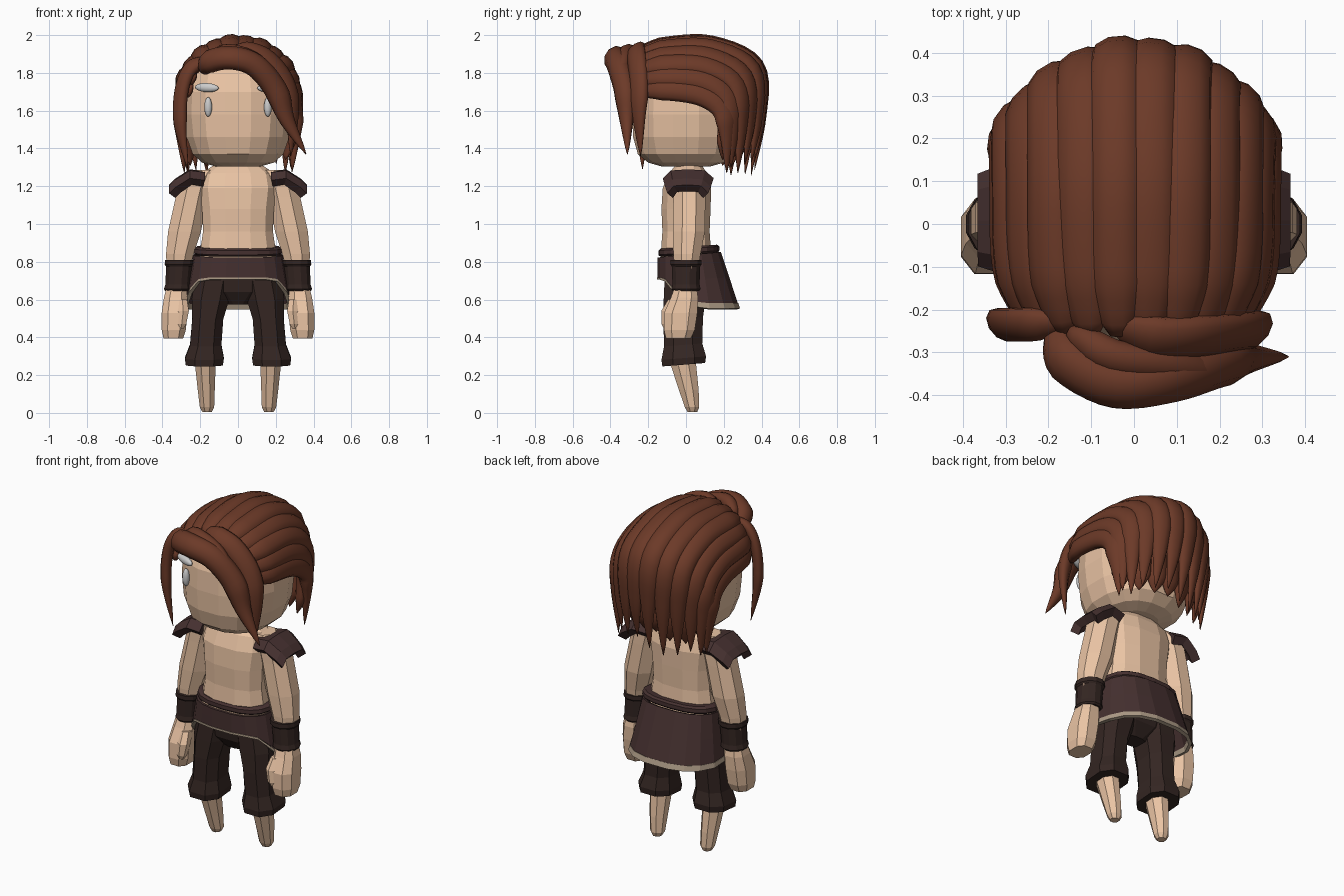
import bpy, math, random
from mathutils import Vector

if "Cube" in bpy.data.objects:
    bpy.data.objects.remove(bpy.data.objects["Cube"])

random.seed(4)

def material(name, rgb):
    m = bpy.data.materials.new(name)
    m.diffuse_color = (*rgb, 1)
    m.use_nodes = True
    m.node_tree.nodes["Principled BSDF"].inputs["Base Color"].default_value = m.diffuse_color
    return m

SKIN = material("skin", (0.82, 0.55, 0.37))
HAIR = material("hair", (0.15, 0.042, 0.021))
CLOTH = material("dark_cloth", (0.034, 0.019, 0.016))
LEATHER = material("leather", (0.060, 0.030, 0.029))
TRIM = material("trim", (0.42, 0.33, 0.24))
WHITE = material("white", (1, 1, 1))

def make(name, verts, faces, mat, smooth=False, mirror=False, thick=0):
    me = bpy.data.meshes.new(name)
    me.from_pydata(verts, [], faces)
    me.materials.append(mat)
    for p in me.polygons:
        p.use_smooth = smooth
    ob = bpy.data.objects.new(name, me)
    bpy.context.collection.objects.link(ob)
    if thick:
        s = ob.modifiers.new("thickness", 'SOLIDIFY')
        s.thickness = thick
        s.offset = 0
    if mirror:
        ob.modifiers.new("mirror", 'MIRROR')
    return ob

def skin_rings(rings, caps=True):
    n = len(rings[0])
    verts = [v for r in rings for v in r]
    faces = [(i*n+j, i*n+(j+1) % n, (i+1)*n+(j+1) % n, (i+1)*n+j)
             for i in range(len(rings)-1) for j in range(n)]
    if caps:
        faces += [tuple(range(n))[::-1], tuple((len(rings)-1)*n+j for j in range(n))]
    return verts, faces

def loft(name, spec, mat, n=8, power=2.0, tilt=0, **kw):
    """Stacked superellipse rings, bottom to top: (x, y, z, rx, ry)."""
    rings = []
    fit = math.cos(math.pi/n)**(-2/power)
    for x, y, z, rx, ry in sorted(spec, key=lambda s: s[2]):
        ring = []
        for j in range(n):
            a = 2*math.pi*(j+0.5)/n
            c, s = math.cos(a), math.sin(a)
            dx = math.copysign(abs(c)**(2/power), c)*rx*fit
            dy = math.copysign(abs(s)**(2/power), s)*ry*fit
            ring.append((x+dx, y+dy, z+tilt*dy))
        rings.append(ring)
    return make(name, *skin_rings(rings), mat, **kw)

def strand(name, pts, width, thick=0.035, centre=(0, 0.03, 1.62), start=0.6):
    """Flattened, tapered lock of hair along a smooth path."""
    P = [Vector(p) for p in pts]
    P = [2*P[0]-P[1]] + P + [2*P[-1]-P[-2]]
    path = []
    for i in range(1, len(P)-2):
        a, b, c, d = P[i-1:i+3]
        for k in range(5):
            t = k/5
            path.append(0.5*(2*b+(c-a)*t+(2*a-5*b+4*c-d)*t*t+(3*b-a-3*c+d)*t**3))
    path.append(P[-2])
    rings, m = [], len(path)-1
    for i, p in enumerate(path):
        u = i/m
        tan = (path[min(i+1, m)]-path[max(i-1, 0)]).normalized()
        side = tan.cross(p-Vector(centre)).normalized()
        out = side.cross(tan)
        f = min(1, start+u*2.5)*min(1, ((1-u)/0.3)**0.8+0.03)
        if i == 0:
            f *= 0.6
        rings.append([p+side*math.cos(q)*width*f+out*math.sin(q)*thick*f
                      for q in (2*math.pi*j/10 for j in range(10))])
    return make(name, *skin_rings(rings), HAIR, smooth=True)

# head, neck, torso
loft("head", [(0, 0, 1.305, .12, .13), (0, 0, 1.325, .19, .20), (0, 0, 1.37, .24, .255),
              (0, 0, 1.46, .272, .28), (0, 0, 1.58, .285, .285), (0, 0, 1.70, .28, .28),
              (0, .01, 1.81, .25, .25), (0, .02, 1.90, .18, .18), (0, .02, 1.94, .08, .08)],
     SKIN, n=16, power=2.3)
loft("neck", [(0, .015, 1.26, .09, .075), (0, .015, 1.34, .075, .065)], SKIN, n=10)
loft("torso", [(0, 0, .80, .205, .132), (0, 0, .86, .20, .132), (0, 0, .96, .185, .125),
               (0, 0, 1.08, .19, .13), (0, .005, 1.19, .205, .128),
               (0, .01, 1.27, .19, .10), (0, .015, 1.31, .13, .07)], SKIN, n=12, power=2.5)

# eyes and brows
def blob(name, loc, scale, roll):
    bpy.ops.mesh.primitive_uv_sphere_add(segments=12, ring_count=8, location=loc,
                                         rotation=(0, roll, loc[0]*2.2))
    ob = bpy.context.object
    ob.name, ob.scale = name, scale
    ob.data.materials.append(WHITE)
    bpy.ops.object.shade_smooth()

for sx in (-1, 1):
    blob("eye", (sx*.158, -.262, 1.62), (.021, .02, .052), 0)
    blob("eyebrow", (sx*.165, -.262, 1.722), (.068, .02, .024), sx*-.05)

# arms, hands, wristbands
loft("arm", [(.17, .015, 1.285, .05, .06), (.222, .018, 1.235, .088, .085),
             (.245, .018, 1.14, .085, .085), (.283, .015, .96, .087, .085),
             (.308, .005, .84, .073, .072), (.322, 0, .70, .052, .055)],
     SKIN, mirror=True)
loft("hand", [(.322, 0, .69, .05, .052), (.33, -.008, .61, .062, .072),
              (.336, -.028, .53, .068, .088), (.34, -.035, .44, .064, .082),
              (.342, -.04, .395, .052, .066)], SKIN, power=2.6, mirror=True)
loft("thumb", [(.295, -.06, .60, .025, .03), (.29, -.09, .54, .03, .035),
               (.298, -.10, .47, .024, .025), (.302, -.10, .445, .014, .015)],
     SKIN, n=6, mirror=True)
loft("wristband", [(.322, 0, .645, .064, .069), (.32, 0, .655, .072, .077),
                   (.318, 0, .68, .066, .072), (.312, 0, .775, .069, .075),
                   (.311, 0, .785, .077, .082), (.31, 0, .81, .077, .082)],
     CLOTH, n=12, mirror=True)

# shoulder pads: chunky arched plates
prof = [(.18, 1.255), (.25, 1.265), (.315, 1.222), (.348, 1.19)]
arch = [(-.105, -.04), (-.07, -.004), (.01, 0), (.09, -.004), (.13, -.04)]
pv = [(x, y*(1-.1*abs(i-1)), z+d) for i, (x, z) in enumerate(prof) for y, d in arch]
pf = [(i*5+j, i*5+j+1, i*5+j+6, i*5+j+5) for i in range(3) for j in range(4)]
make("shoulder_pad", pv, pf, LEATHER, thick=.05, mirror=True)

# trousers and bare shins
loft("trouser_hips", [(0, -.01, .575, .07, .05), (0, -.005, .64, .19, .10), (0, 0, .72, .215, .118),
                      (0, 0, .82, .205, .125)], CLOTH, n=12, power=2.5)
loft("trouser_leg", [(.125, 0, .72, .10, .113), (.145, -.005, .61, .10, .113),
                     (.16, -.015, .50, .082, .105), (.171, -.015, .36, .083, .101),
                     (.178, -.012, .29, .103, .118), (.178, -.012, .255, .098, .113)],
     CLOTH, power=2.5, tilt=.08, mirror=True)
loft("shin", [(.175, -.02, .36, .062, .07), (.173, -.015, .26, .055, .068),
              (.168, .015, .12, .045, .052), (.164, .032, .03, .038, .038),
              (.164, .034, .004, .024, .025)], SKIN, mirror=True)

# belt and flared skirt, long at the back
loft("belt", [(0, .015, .838, .222, .150), (0, .015, .848, .233, .160),
              (0, .015, .870, .230, .160), (0, .015, .880, .215, .148)],
     LEATHER, n=18, power=2.6, tilt=.07)

def skirt_ring(drop, n=18):
    """drop 0 = waist, 1 = hem."""
    ring = []
    for j in range(n):
        a = 2*math.pi*(j+0.5)/n
        sx, cy = math.sin(a), -math.cos(a)
        t = (1+cy)/2
        k = min(1, max(0, (t-.1)/.5))
        k = k*k*(3-2*k)
        sx = math.copysign(abs(sx)**.77, sx)
        cy = math.copysign(abs(cy)**.77, cy)
        back = cy > 0
        rx = .23+(.02+.03*k)*drop
        ry = (.18+.10*drop) if back else .145
        top, hem = .822+.028*t, .705-.155*k
        ring.append((sx*rx, cy*ry, top+(hem-top)*drop))
    return ring

make("skirt", *skin_rings([skirt_ring(d) for d in (0, .45, .9)], caps=False), LEATHER, thick=.015)
make("skirt_trim", *skin_rings([skirt_ring(d) for d in (.9, 1)], caps=False), TRIM, thick=.02)

# swept-back hair: one lock per angle over the crown, rounded at the back
for i in range(12):
    a = math.radians(-88+16*i)
    s, c = math.sin(a), math.cos(a)
    b = c**1.6
    r = random.uniform(-.045, .045)
    drift = .025*c
    strand("swept_lock", [(.25*s, -.23-.03*c, 1.70+.215*c), (.295*s, -.10, 1.705+.25*c),
                          (.302*s, .08+.06*b, 1.675+.285*c), (.302*s, .19+.185*b, 1.60+.245*c),
                          (.30*s+drift/2, .215+.185*b, 1.48+.10*c),
                          (.285*s+drift, .215+.15*b, 1.295+r)], .062, .034+.006*(i % 2))

# under layer filling the nape
for i in range(7):
    x = -.24+.08*i
    b = .30-1.5*x*x
    strand("nape_lock", [(x, b-.06, 1.80), (x*1.08, b, 1.62), (x*1.1, b, 1.45),
                         (x*1.05, b-.02, 1.30+random.uniform(0, .05))], .06, .03)

# fringe parted on one side, plus a hanging side lock
fringe = [
    ([(-.18, -.25, 1.82), (-.15, -.32, 1.86), (-.04, -.375, 1.88), (.09, -.36, 1.84),
      (.20, -.325, 1.71), (.26, -.315, 1.55), (.36, -.31, 1.37)], .065, .055),
    ([(-.04, -.24, 1.91), (.06, -.265, 1.915), (.16, -.26, 1.87), (.25, -.25, 1.75),
      (.285, -.25, 1.58), (.28, -.24, 1.36)], .06, .036),
    ([(-.15, -.25, 1.88), (-.05, -.31, 1.91), (.08, -.33, 1.87), (.17, -.35, 1.78),
      (.23, -.36, 1.66)], .045, .04),
    ([(-.17, -.23, 1.87), (-.255, -.235, 1.82), (-.30, -.235, 1.70), (-.305, -.235, 1.52),
      (-.265, -.23, 1.29)], .045, .03),
]
for pts, w, t in fringe:
    strand("fringe_lock", pts, w, t)
